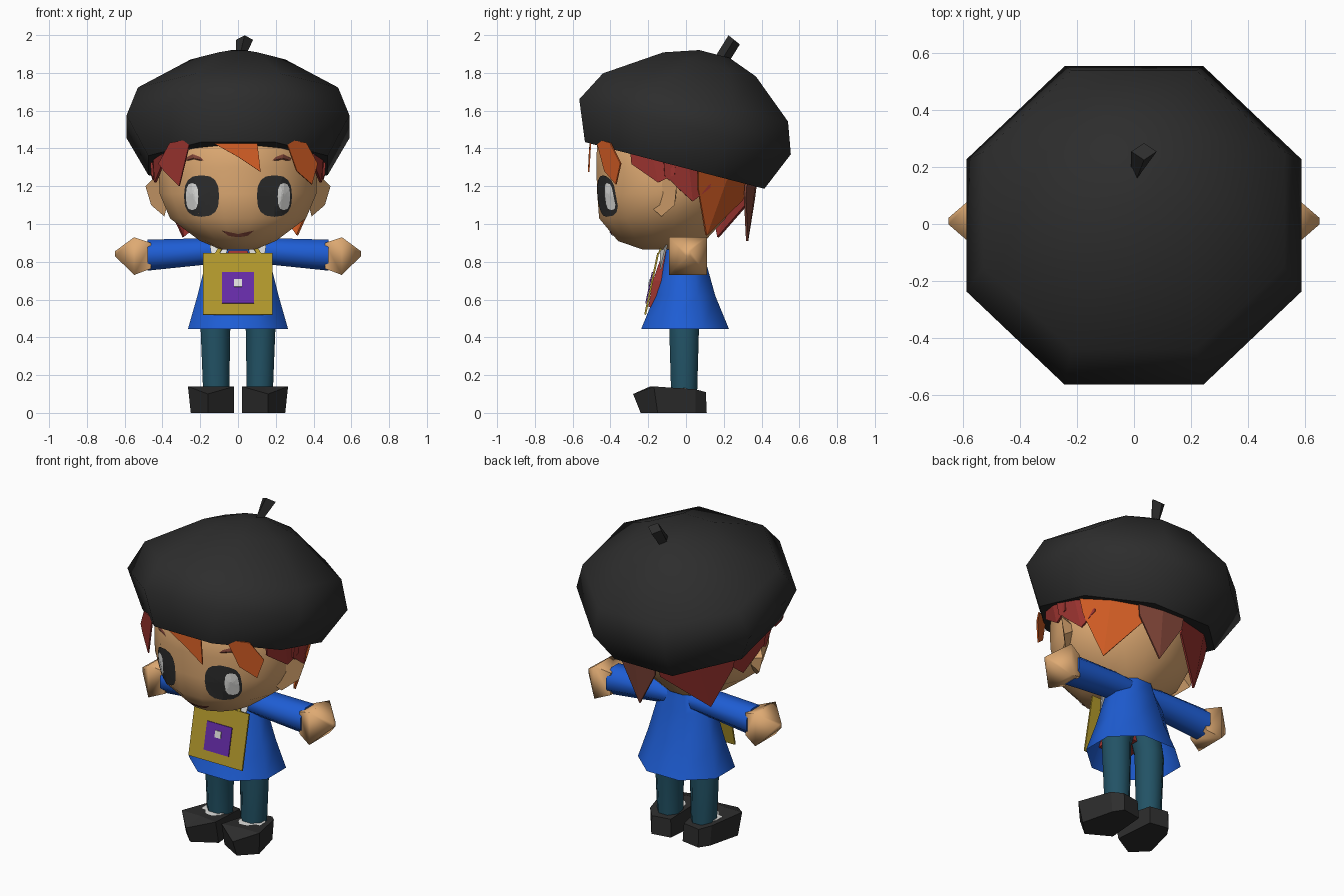
import bpy, bmesh, math
from mathutils import Vector
from mathutils.bvhtree import BVHTree

if "Cube" in bpy.data.objects:
    bpy.data.objects.remove(bpy.data.objects["Cube"])


def material(name, rgb):
    m = bpy.data.materials.new(name)
    m.diffuse_color = (*rgb, 1)
    m.use_nodes = True
    m.node_tree.nodes["Principled BSDF"].inputs["Base Color"].default_value = m.diffuse_color
    return m


BLACK = material("black", (.026, .026, .026))
SKIN = material("skin", (.73, .40, .17))
ORANGE = material("orange", (.65, .11, .018))
RED = material("dark_red", (.34, .035, .03))
BROWN = material("brown", (.22, .06, .04))
BLUE = material("blue", (.013, .11, .66))
TEAL = material("teal", (.016, .085, .13))
YELLOW = material("yellow", (.45, .32, .025))
PURPLE = material("purple", (.135, .025, .40))
WHITE = material("white", (.75, .75, .73))


def build(name, verts, faces, mat, smooth=None, thick=0):
    me = bpy.data.meshes.new(name)
    me.from_pydata([tuple(v) for v in verts], [], faces)
    me.materials.append(mat)
    bm = bmesh.new()
    bm.from_mesh(me)
    bmesh.ops.recalc_face_normals(bm, faces=bm.faces)
    bm.to_mesh(me)
    bm.free()
    ob = bpy.data.objects.new(name, me)
    bpy.context.collection.objects.link(ob)
    if thick:
        s = ob.modifiers.new("thickness", 'SOLIDIFY')
        s.thickness = thick
        s.offset = 0
    if smooth:
        bpy.ops.object.select_all(action='DESELECT')
        ob.select_set(True)
        bpy.context.view_layer.objects.active = ob
        bpy.ops.object.shade_smooth_by_angle(angle=math.radians(smooth))
    return ob


def loft(name, rings, n, mat, smooth=None, caps=(True, True), slope=0, side=0, phase=.5):
    """Rings (c1, c2, along, r1, r2); along z, or along x when side is +1/-1."""
    verts, faces = [], []
    k = 1 / math.cos(math.pi / n) if phase else 1
    for c1, c2, t, r1, r2 in rings:
        for i in range(n):
            a = 2 * math.pi * (i + phase) / n
            u, v = r1 * k * math.cos(a), r2 * k * math.sin(a)
            verts.append((side * t, c1 + u, c2 + v) if side else (c1 + u, c2 + v, t + slope * v))
    for r in range(len(rings) - 1):
        for i in range(n):
            j = (i + 1) % n
            faces.append((r * n + i, r * n + j, (r + 1) * n + j, (r + 1) * n + i))
    if caps[0]:
        faces.append(tuple(range(n)))
    if caps[1]:
        faces.append(tuple(range((len(rings) - 1) * n, len(rings) * n)))
    return build(name, verts, faces, mat, smooth)


def plate(name, pts, mat, thick=.008):
    return build(name, pts, [tuple(range(len(pts)))], mat, thick=thick)


# Beret: backward-tilted octagonal rings, with a small stem
loft("beret", [(0, -.06, 1.31, .475, .475), (0, -.005, 1.515, .59, .56),
               (0, .05, 1.67, .53, .49), (0, .125, 1.845, .25, .245),
               (0, .15, 1.90, .08, .08)], 8, BLACK, 60, slope=-.26)
loft("beret_stem", [(.01, .19, 1.87, .02, .03), (.035, .255, 1.975, .045, .03)], 4, BLACK,
     slope=-.8, phase=0)

# Head
head = loft("head", [(0, -.10, .865, .09, .13), (0, -.13, .91, .20, .23), (0, -.125, 1.03, .36, .335),
                     (0, -.10, 1.16, .415, .37), (0, -.09, 1.30, .42, .385),
                     (0, -.09, 1.46, .39, .38), (0, -.06, 1.6, .28, .28)], 16, SKIN, 50)
bvh = BVHTree.FromPolygons([v.co.copy() for v in head.data.vertices],
                           [tuple(p.vertices) for p in head.data.polygons])


def decal(name, outline, mat, lift):
    """Thin painted shape laid over the front of the head."""
    n = len(outline)
    cx, cz = sum(p[0] for p in outline) / n, sum(p[1] for p in outline) / n
    flat = [(cx + (x - cx) * s, cz + (z - cz) * s) for s in (1, .75, .5, .25) for x, z in outline]
    verts = []
    for x, z in flat + [(cx, cz)]:
        hit = bvh.ray_cast(Vector((x, -2, z)), Vector((0, 1, 0)))[0]
        verts.append((x, (hit.y if hit else -.2) - lift, z))
    faces = []
    for i in range(n):
        j = (i + 1) % n
        faces += [(r * n + i, r * n + j, r * n + n + j, r * n + n + i) for r in range(3)]
        faces.append((3 * n + i, 3 * n + j, 4 * n))
    return build(name, verts, faces, mat)


def oval(cx, cz, rx, rz, n=16, p=.75):
    """Slightly squared oval outline."""
    f = lambda c: math.copysign(abs(c) ** p, c)
    return [(cx + rx * f(math.cos(2 * math.pi * i / n)), cz + rz * f(math.sin(2 * math.pi * i / n)))
            for i in range(n)]


# Face
for s, tag in ((-1, "left"), (1, "right")):
    decal(tag + "_eye", oval(s * .193, 1.148, .093, .11), BLACK, .006)
    decal(tag + "_eye_highlight", oval(s * .243, 1.145, .033, .072, 12), WHITE, .010)
    decal(tag + "_eyebrow", [(s * .18, 1.335), (s * .28, 1.335), (s * .28, 1.35),
                             (s * .24, 1.37), (s * .20, 1.355)], BROWN, .006)
    # Ear: flap opening outward and backward
    rim = [(s * .38, -.175, 1.08), (s * .39, -.155, 1.21), (s * .43, -.11, 1.26),
           (s * .49, -.05, 1.2), (s * .46, -.06, 1.1), (s * .39, -.13, 1.04)]
    build(tag + "_ear", rim + [(s * .37, -.05, 1.16)],
          [(i, (i + 1) % 6, 6) for i in range(6)] + [tuple(range(6))], SKIN)
decal("mouth", [(-.085, .965), (-.04, .947), (.04, .947), (.085, .965), (.05, .937), (0, .93), (-.05, .937)],
      BROWN, .006)


# Hair locks hanging from the beret rim and tapering in towards the head
def lock(name, ang, half, drop, tip, flare, mat, shift=0, k=1.08):
    def at(deg, f):
        a = math.radians(deg)
        return .42 * f * math.sin(a), -.09 - .39 * f * math.cos(a)

    def rim(y):
        return 1.43 - .255 * (y + .53)
    verts = []
    for d in (-half, 0, half):
        x, y = at(ang + d, k)
        verts.append((x, y, rim(y) + .03))
    for d in (-half, half):
        x, y = at(ang + d * .95, k + (flare - k) * .3)
        verts.append((x, y, rim(y) - drop))
    verts.append((*at(ang + shift, flare), tip))
    return build(name, verts, [(0, 1, 5, 3), (1, 2, 4, 5)], mat, thick=.012)


for s, tag in ((-1, "left"), (1, "right")):
    lock(tag + "_ear_lock", s * 78, 17, .05, 1.22, 1.05, RED, s * 4)
    lock(tag + "_side_lock", s * 104, 18, .07, 1.12, 1.03, RED, s * 4, 1.1)
    # Temple hair sweeping past the brow
    plate(tag + "_temple_lock", [(s * .25, -.475, 1.45), (s * .36, -.40, 1.43), (s * .42, -.345, 1.32),
                                 (s * .39, -.37, 1.21 if s > 0 else 1.28),
                                 (s * .31, -.43, 1.28 if s > 0 else 1.20)],
          ORANGE if s > 0 else RED)
lock("right_rear_side_lock", 134, 24, .09, .94, .9, ORANGE, -10, 1.16)
lock("rear_lock", 169, 17, .07, .91, 1.08, BROWN, 0, 1.19)
lock("left_rear_lock", -146, 28, .09, .93, .96, RED, 12, 1.16)
plate("fringe", [(-.17, -.505, 1.45), (.10, -.505, 1.45), (.12, -.515, 1.275), (0, -.512, 1.355)], ORANGE)

# Neck, shirt and coat
loft("neck", [(0, -.02, .80, .06, .06), (0, -.04, .92, .06, .06)], 8, SKIN)
loft("shirt", [(0, -.10, .56, .10, .10), (0, -.09, .70, .10, .085), (0, -.06, .86, .05, .06)], 4, RED)
loft("coat", [(0, -.005, .445, .265, .232), (0, -.005, .62, .215, .16), (0, -.005, .80, .17, .11),
              (0, -.005, .92, .11, .09)], 8, BLUE, 70, caps=(False, True))

for s, tag in ((-1, "left"), (1, "right")):
    # Sleeve and mitten hand
    loft(tag + "_sleeve", [(0, .855, .06, .08, .06), (0, .855, .17, .085, .07),
                           (.01, .835, .48, .085, .082)], 8, BLUE, 70, side=s)
    loft(tag + "_hand", [(.01, .832, .46, .068, .068), (.01, .83, .55, .10, .10),
                         (.01, .843, .652, .012, .012)], 4, SKIN, 70, side=s)
    plate(tag + "_collar", [(s * .05, -.11, .92), (s * .15, -.10, .90), (s * .13, -.135, .76),
                            (s * .06, -.135, .84)], WHITE)
    plate(tag + "_bag_strap", [(s * .125, -.147, .84), (s * .10, -.147, .84), (s * .06, -.115, .91),
                               (s * .08, -.115, .91)], YELLOW)
    # Trouser leg, sock and shoe
    loft(tag + "_trouser_leg", [(s * .115, -.01, .07, .068, .068), (s * .12, -.01, .50, .08, .08),
                                (s * .09, -.01, .62, .085, .085)], 8, TEAL, 50)
    loft(tag + "_sock", [(s * .13, -.05, .08, .07, .08), (s * .13, -.05, .133, .07, .08)], 8, WHITE)
    sole = [(.04, .09), (.16, .11), (.20, .05), (.25, -.15), (.16, -.24), (.02, -.16)]
    top = [(.045, .085, .11), (.16, .105, .11), (.21, .05, .125), (.265, -.17, .14),
           (.16, -.28, .10), (.02, -.19, .14)]
    build(tag + "_shoe", [(s * x, y, 0) for x, y in sole] + [(s * x, y, z) for x, y, z in top] +
          [(s * .14, -.17, .139)],
          [tuple(range(6))] + [(i, (i + 1) % 6, 6 + (i + 1) % 6, 6 + i) for i in range(6)] +
          [(6 + i, 6 + (i + 1) % 6, 12) for i in range(6)], BLACK)


# Chest bag: tilted panel with a coloured square patch and a small dot
def panel(name, x0, x1, z0, z1, lift, mat, thick=.006):
    y = lambda z: -.148 - (.845 - z) * .21 - lift
    return plate(name, [(x0, y(z0), z0), (x1, y(z0), z0), (x1, y(z1), z1), (x0, y(z1), z1)], mat, thick)


panel("bag", -.185, .182, .52, .845, 0, YELLOW, .01)
panel("bag_patch", -.085, .085, .58, .745, .009, PURPLE)
panel("bag_dot", -.02, .02, .668, .708, .014, WHITE)
